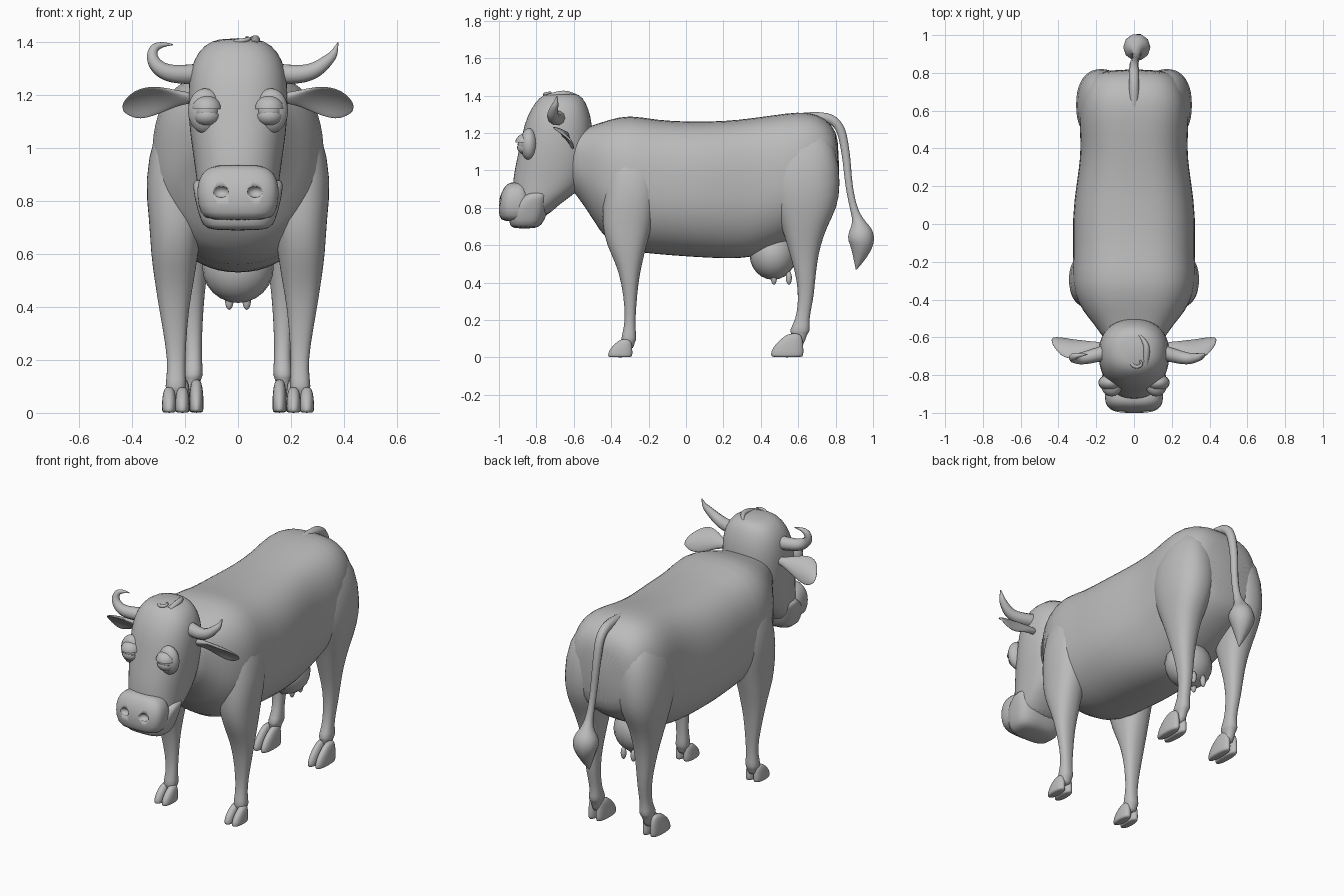
import bpy, bmesh, math
from mathutils import Matrix, Vector

grey = bpy.data.materials.new("hide_grey")
grey.diffuse_color = (0.5, 0.5, 0.5, 1)


def finish(name, bm, mirror=False, subdiv=0):
    bmesh.ops.recalc_face_normals(bm, faces=bm.faces)
    me = bpy.data.meshes.new(name)
    bm.to_mesh(me)
    bm.free()
    me.materials.append(grey)
    me.polygons.foreach_set("use_smooth", [True] * len(me.polygons))
    ob = bpy.data.objects.new(name, me)
    bpy.context.collection.objects.link(ob)
    if mirror:
        ob.modifiers.new("mirror", "MIRROR").use_mirror_merge = False
    if subdiv:
        ob.modifiers.new("smooth", "SUBSURF").levels = subdiv
        ob.modifiers["smooth"].render_levels = subdiv
    return ob


def loft(name, axis, secs, n=20, top=2.3, bottom=2.3, mirror=False,
         mat=None, bend=0):
    """Skin through sections (position, a0, a1, b0, b1) along an axis."""
    bm = bmesh.new()
    rings = []
    for t, a0, a1, b0, b1 in secs:
        ring = []
        for i in range(n):
            w = 2 * math.pi * (i + 0.5) / n
            c, s = math.cos(w), math.sin(w)
            e = 2 / (top if s > 0 else bottom)
            da = math.copysign(abs(c) ** e, c) * (a1 - a0) / 2
            db = math.copysign(abs(s) ** e, s) * (b1 - b0) / 2
            a, b = (a0 + a1) / 2 + da, (b0 + b1) / 2 + db - bend * da * da
            ring.append(bm.verts.new({"x": (t, a, b), "y": (a, t, b),
                                      "z": (a, b, t)}[axis]))
        rings.append(ring)
    for r, q in zip(rings, rings[1:]):
        for i in range(n):
            bm.faces.new((r[i], r[(i + 1) % n], q[(i + 1) % n], q[i]))
    bm.faces.new(rings[0])
    bm.faces.new(rings[-1])
    if mat:
        bm.transform(mat)
    return finish(name, bm, mirror, 1)


def ball(name, loc, rad, mirror=False, cut=None):
    """Ellipsoid; cut is a plane normal whose side gets removed."""
    bm = bmesh.new()
    bmesh.ops.create_uvsphere(bm, u_segments=20, v_segments=12, radius=1)
    if cut:
        res = bmesh.ops.bisect_plane(bm, geom=bm.verts[:] + bm.edges[:] + bm.faces[:],
                                     plane_co=(0, 0, 0), plane_no=cut, clear_outer=True)
        edges = [e for e in res["geom_cut"] if isinstance(e, bmesh.types.BMEdge)]
        bmesh.ops.holes_fill(bm, edges=edges)
    bm.transform(Matrix.Translation(loc) @ Matrix.Diagonal((*rad, 1)))
    ob = finish(name, bm, mirror)
    if cut:
        bpy.context.view_layer.objects.active = ob
        ob.select_set(True)
        bpy.ops.object.shade_smooth_by_angle(angle=math.radians(40))
        ob.select_set(False)
    return ob


def tube(name, pts):
    """Tapered tube through (x, y, z, radius)."""
    cu = bpy.data.curves.new(name, "CURVE")
    cu.dimensions = "3D"
    cu.bevel_depth = 1
    cu.bevel_resolution = 3
    cu.use_fill_caps = True
    sp = cu.splines.new("NURBS")
    sp.points.add(len(pts) - 1)
    for p, (x, y, z, r) in zip(sp.points, pts):
        p.co = (x, y, z, 1)
        p.radius = r
    sp.order_u = 3
    sp.use_endpoint_u = True
    sp.resolution_u = 5
    cu.materials.append(grey)
    ob = bpy.data.objects.new(name, cu)
    bpy.context.collection.objects.link(ob)
    bpy.context.view_layer.objects.active = ob
    ob.select_set(True)
    bpy.ops.object.convert(target="MESH")
    bpy.ops.object.shade_smooth()
    bpy.context.object.select_set(False)


def sym(rows):
    return [(t, -w, w, b0, b1) for t, w, b0, b1 in rows]


# Trunk and neck
loft("body", "y", sym([
    (-0.64, 0.15, 0.92, 1.20), (-0.57, 0.18, 0.85, 1.22), (-0.5, 0.24, 0.74, 1.24),
    (-0.42, 0.3, 0.61, 1.27), (-0.3, 0.335, 0.565, 1.30), (-0.17, 0.32, 0.55, 1.27),
    (0.03, 0.33, 0.535, 1.26), (0.22, 0.305, 0.525, 1.265), (0.35, 0.285, 0.53, 1.28),
    (0.46, 0.285, 0.57, 1.295), (0.6, 0.295, 0.64, 1.315), (0.7, 0.27, 0.7, 1.305),
    (0.78, 0.23, 0.76, 1.25), (0.82, 0.16, 0.83, 1.17)]), n=28, top=2.8, bottom=2.2)

# Shoulders with front legs, hips with hind legs
loft("front_leg", "z", [
    (1.16, 0.12, 0.26, -0.37, -0.2), (1.05, 0.1, 0.32, -0.42, -0.15),
    (0.88, 0.1, 0.355, -0.44, -0.14), (0.72, 0.13, 0.335, -0.455, -0.175),
    (0.6, 0.15, 0.33, -0.425, -0.21), (0.5, 0.165, 0.315, -0.375, -0.235),
    (0.4, 0.185, 0.3, -0.345, -0.255), (0.25, 0.197, 0.272, -0.325, -0.268),
    (0.16, 0.2, 0.265, -0.33, -0.272), (0.09, 0.192, 0.278, -0.352, -0.262),
    (0.085, 0.205, 0.265, -0.335, -0.275), (0.04, 0.205, 0.265, -0.34, -0.28)], mirror=True)
loft("hind_leg", "z", [
    (1.25, 0.1, 0.2, 0.56, 0.72), (1.12, 0.05, 0.29, 0.45, 0.81),
    (0.92, 0.03, 0.315, 0.425, 0.83), (0.8, 0.06, 0.3, 0.465, 0.81),
    (0.7, 0.09, 0.28, 0.51, 0.755), (0.6, 0.105, 0.255, 0.54, 0.72),
    (0.5, 0.12, 0.235, 0.57, 0.70), (0.4, 0.13, 0.22, 0.595, 0.69),
    (0.3, 0.135, 0.205, 0.6, 0.68), (0.2, 0.138, 0.197, 0.588, 0.655),
    (0.135, 0.128, 0.212, 0.545, 0.668), (0.13, 0.145, 0.197, 0.572, 0.645),
    (0.05, 0.145, 0.2, 0.56, 0.63)], mirror=True)

# Cloven hooves
for label, cx, y0, y1, h in (("front", 0.235, -0.42, -0.285, 0.1),
                             ("hind", 0.182, 0.45, 0.63, 0.13)):
    d = y1 - y0
    for side, o in (("inner", -0.025), ("outer", 0.025)):
        loft(f"{label}_hoof_{side}", "z", [
            (z * h, cx + o - w, cx + o + w, y0 + f * d, y1 - b * d)
            for z, w, f, b in ((0, 0.024, 0.03, 0.03), (0.08, 0.028, 0, 0),
                               (0.4, 0.028, 0.05, 0), (0.75, 0.024, 0.3, 0.03),
                               (1, 0.015, 0.55, 0.1))], n=14, mirror=True)

# Udder
ball("udder", (0, 0.465, 0.55), (0.135, 0.125, 0.135))
for i, y in enumerate((0.47, 0.55)):
    ball(f"teat_{i}", (0.033, y, 0.425), (0.016, 0.016, 0.036), True)

# Tail with tuft
tube("tail", [(0, 0.56, 1.28, 0.02), (0, 0.7, 1.295, 0.028), (0, 0.82, 1.26, 0.026),
              (0, 0.855, 1.1, 0.023), (0.01, 0.87, 0.92, 0.02), (0.015, 0.895, 0.8, 0.02),
              (0.015, 0.92, 0.73, 0.03), (0.015, 0.935, 0.66, 0.078),
              (0.015, 0.94, 0.58, 0.062), (0.01, 0.91, 0.47, 0.003)])

# Head
loft("head", "z", sym([
    (0.74, 0.12, -0.9, -0.75), (0.82, 0.148, -0.92, -0.68), (0.88, 0.158, -0.93, -0.58),
    (0.96, 0.168, -0.925, -0.52), (1.05, 0.182, -0.908, -0.5), (1.15, 0.19, -0.885, -0.5),
    (1.25, 0.188, -0.865, -0.5), (1.33, 0.172, -0.83, -0.52), (1.39, 0.13, -0.785, -0.55),
    (1.415, 0.07, -0.74, -0.59)]), n=24)

# Muzzle, lower lip and nostrils
muzzle = loft("muzzle", "z", sym([
    (0.725, 0.11, -0.98, -0.82), (0.75, 0.145, -1.0, -0.82), (0.82, 0.157, -1.005, -0.82),
    (0.88, 0.152, -0.99, -0.83), (0.92, 0.125, -0.965, -0.85), (0.937, 0.08, -0.94, -0.87)]),
    n=24, top=3, bottom=3)
loft("lower_lip", "z", sym([
    (0.688, 0.1, -0.92, -0.81), (0.705, 0.135, -0.945, -0.77), (0.76, 0.152, -0.95, -0.745),
    (0.82, 0.167, -0.94, -0.73), (0.87, 0.172, -0.87, -0.73), (0.885, 0.163, -0.84, -0.745)]),
    n=24, top=3, bottom=3)
cutter = ball("nostril_cutter", (0.065, -1.0, 0.835), (0.03, 0.028, 0.022), True)
cutter.hide_render = True
cutter.hide_set(True)
cut = muzzle.modifiers.new("nostrils", "BOOLEAN")
cut.operation = "DIFFERENCE"
cut.object = cutter

# Sleepy eyes with heavy lids
ball("eye_socket", (0.125, -0.84, 1.14), (0.064, 0.045, 0.085), True)
ball("eye", (0.118, -0.855, 1.14), (0.046, 0.045, 0.045), True)
ball("upper_lid", (0.118, -0.855, 1.148), (0.056, 0.058, 0.05), True, cut=(0, 0, -1))
ball("lower_lid", (0.118, -0.853, 1.122), (0.052, 0.05, 0.04), True, cut=(0, 0.3, 1))

# Cupped ears, higher edge forward
loft("ear", "x", [
    (0.16, -0.02, 0.02, -0.02, 0.02), (0.21, -0.028, 0.028, -0.018, 0.018),
    (0.26, -0.055, 0.05, -0.014, 0.014), (0.32, -0.08, 0.075, -0.01, 0.01),
    (0.37, -0.07, 0.09, -0.009, 0.009), (0.41, -0.03, 0.085, -0.007, 0.007),
    (0.438, 0.03, 0.065, -0.004, 0.004)], n=16, mirror=True, bend=4,
    mat=Matrix.Translation((0, -0.645, 1.19)) @ Matrix.Rotation(math.radians(-48), 4, "X"))

# Uneven horns
tube("horn_right", [(0.15, -0.68, 1.28, 0.04), (0.22, -0.7, 1.275, 0.037),
                    (0.29, -0.715, 1.29, 0.031), (0.345, -0.705, 1.335, 0.022),
                    (0.365, -0.695, 1.36, 0.014), (0.377, -0.69, 1.398, 0.002)])
tube("horn_left", [(-0.15, -0.68, 1.28, 0.04), (-0.22, -0.7, 1.275, 0.037),
                   (-0.29, -0.715, 1.29, 0.031), (-0.33, -0.71, 1.34, 0.022),
                   (-0.31, -0.695, 1.395, 0.015), (-0.245, -0.69, 1.39, 0.002)])

# Curl of hair on the crown
tube("hair_curl", [
    (0.02 + r * math.cos(a), -0.735 + r * math.sin(a) * 0.8, 1.385 + k * 0.004, 0.014 - k * 0.001)
    for k in range(9) for a, r in [(k * 0.9, 0.05 - k * 0.004)]])
tube("hair_lock", [(0.06, -0.74, 1.39, 0.016), (0.07, -0.68, 1.41, 0.018),
                   (0.06, -0.62, 1.41, 0.014), (0.02, -0.58, 1.4, 0.003)])
